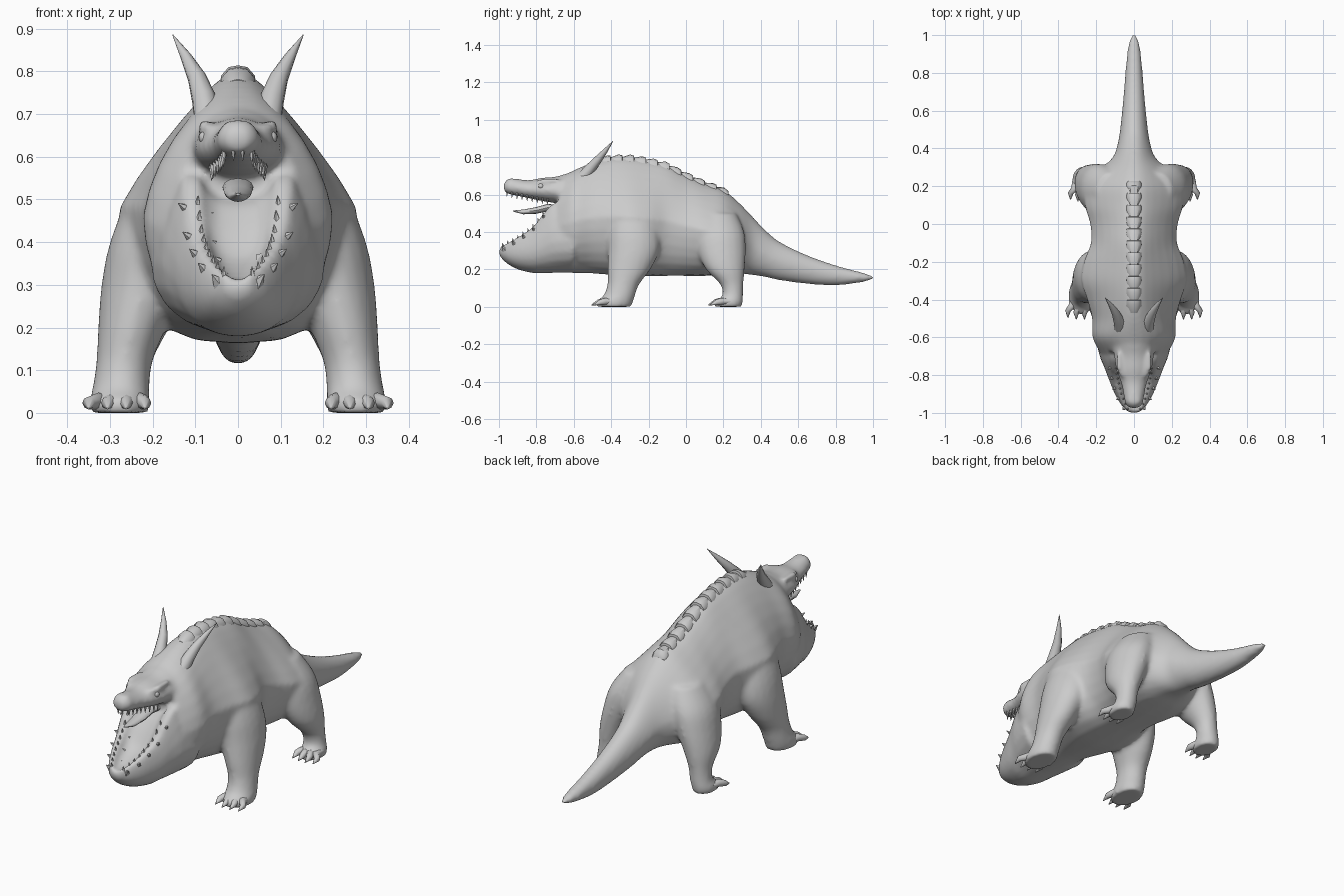
import bpy, bmesh, math
from mathutils import Vector

if "Cube" in bpy.data.objects:
    bpy.data.objects.remove(bpy.data.objects["Cube"])

grey = bpy.data.materials.new("stone grey")
grey.diffuse_color = (0.6, 0.6, 0.6, 1)
grey.use_nodes = True
grey.node_tree.nodes["Principled BSDF"].inputs["Base Color"].default_value = grey.diffuse_color


def dense(rows, n=4):
    """Catmull-Rom resampling of a table of section values."""
    out = []
    for i in range(len(rows) - 1):
        a, b, c, d = (rows[max(0, min(len(rows) - 1, i + k))] for k in (-1, 0, 1, 2))
        for s in range(n):
            t = s / n
            out.append([0.5 * (2*q + (r - p)*t + (2*p - 5*q + 4*r - u)*t*t
                               + (3*q - p - 3*r + u)*t**3)
                        for p, q, r, u in zip(a, b, c, d)])
    return out + [list(rows[-1])]


def loft(bm, rings):
    """Skin a list of rings and close both ends."""
    vs = [[bm.verts.new(p) for p in ring] for ring in rings]
    n = len(vs[0])
    faces = [bm.faces.new((a[i], a[(i+1) % n], b[(i+1) % n], b[i]))
             for a, b in zip(vs, vs[1:]) for i in range(n)]
    faces += [bm.faces.new(vs[0][::-1]), bm.faces.new(vs[-1])]
    bmesh.ops.recalc_face_normals(bm, faces=faces)


def spike(bm, points, radii, n=6, flat=1.0):
    """Tapered tube through points, used for horns, claws and teeth."""
    pts = [Vector(p) for p in points]
    d = (pts[-1] - pts[0]).normalized()
    u = d.cross(Vector((0, 0, 1)) if abs(d.z) < 0.95 else Vector((0, 1, 0))).normalized()
    v = d.cross(u)
    loft(bm, [[p + r*(u*math.cos(2*math.pi*k/n) + v*flat*math.sin(2*math.pi*k/n))
               for k in range(n)] for p, r in zip(pts, radii)])


def finish(bm, name, angle=50):
    me = bpy.data.meshes.new(name)
    bm.to_mesh(me)
    bm.free()
    ob = bpy.data.objects.new(name, me)
    bpy.context.collection.objects.link(ob)
    me.materials.append(grey)
    bpy.ops.object.select_all(action='DESELECT')
    ob.select_set(True)
    bpy.context.view_layer.objects.active = ob
    bpy.ops.object.shade_smooth_by_angle(angle=math.radians(angle))
    return ob


def section(y, top, bot, w, k, n=28):
    """Egg-shaped upright section, narrowed upwards by k, fuller at the belly."""
    belly = 1 - .32*max(0, 1 - (abs(y + .1)/.42)**4)
    ring = []
    for i in range(n):
        t = 2 * math.pi * i / n
        c, s = math.cos(t), math.sin(t)
        if c < 0:
            s = math.copysign(abs(s)**belly, s)
        ring.append((w*s*(1 - k*max(c, 0)), y, (top+bot)/2 + c*(top-bot)/2))
    return ring


# Torso and tail: y, top, bottom, half width, top taper
TORSO = [(-.68, .688, .18, .18, .25), (-.6, .73, .18, .22, .15), (-.5, .772, .178, .222, .32),
         (-.4, .797, .17, .248, .5), (-.3, .797, .163, .278, .58), (-.2, .782, .163, .265, .58),
         (-.1, .757, .165, .228, .5), (0, .705, .165, .232, .5), (.1, .66, .165, .26, .5),
         (.2, .625, .17, .255, .5), (.28, .56, .178, .19, .4), (.35, .488, .17, .115, .25),
         (.42, .415, .16, .088, .2), (.5, .348, .142, .074, .1), (.65, .275, .122, .058, 0),
         (.8, .222, .114, .046, 0), (.93, .187, .129, .033, 0), (.985, .17, .142, .02, 0),
         (1.006, .16, .15, .008, 0)]
skin = bmesh.new()
loft(skin, [section(*r) for r in dense(TORSO)])

# Upper jaw and snout
SNOUT = [(-.55, .735, .56, .12, .2), (-.64, .712, .555, .112, .2), (-.7, .695, .555, .106, .2),
         (-.77, .69, .565, .095, .2), (-.84, .677, .58, .07, .15), (-.9, .684, .592, .057, .15),
         (-.95, .686, .603, .048, .1), (-.975, .66, .62, .024, 0)]
loft(skin, [section(*r) for r in dense(SNOUT)])

# Lower jaw with a scooped mouth floor: y, rim height, bottom, rim half width, half width
JAW = [(-.6, .56, .185, .135, .2), (-.7, .555, .181, .128, .174), (-.76, .5, .179, .122, .148),
       (-.82, .425, .18, .11, .125), (-.9, .372, .2, .086, .093), (-.96, .34, .233, .056, .061),
       (-1.0, .325, .275, .022, .025)]


def jaw_ring(y, top, bot, rim, w):
    dip = min(.055, rim*.5)
    half = [(rim*.36, top - dip), (rim*.6, top - dip*.55), (rim*.7, top), (rim, top)]
    for i in range(1, 8):
        a = i / 8 * math.pi / 2
        s = math.sin(a * 2)
        half.append((rim*math.cos(a) + (w - rim*.72)*s, top - (top-bot)*math.sin(a)))
    return ([(0, y, top - dip*1.1)] + [(x, y, z) for x, z in half] + [(0, y, bot)]
            + [(-x, y, z) for x, z in reversed(half)])


loft(skin, [jaw_ring(*r) for r in dense(JAW)])

# Legs: height, centre x, centre y, radius x, radius y
FRONT_LEG = [(.6, .11, -.29, .05, .07), (.5, .165, -.285, .09, .12), (.4, .2, -.28, .1, .138),
             (.3, .222, -.28, .098, .138), (.2, .248, -.305, .08, .115), (.12, .266, -.335, .066, .085),
             (.06, .274, -.357, .067, .085), (.03, .277, -.38, .07, .098), (0, .277, -.385, .068, .095)]
HIND_LEG = [(.5, .12, .17, .08, .1), (.4, .17, .18, .1, .132), (.3, .205, .19, .094, .13),
            (.2, .238, .21, .077, .104), (.12, .255, .245, .054, .062), (.06, .262, .25, .053, .056),
            (.03, .27, .23, .058, .075), (0, .27, .225, .058, .073)]
for legs in (FRONT_LEG, HIND_LEG):
    for side in (-1, 1):
        loft(skin, [[(side*(cx + rx*math.cos(a)), cy + ry*math.sin(a), z)
                     for a in (2*math.pi*k/20 for k in range(20))]
                    for z, cx, cy, rx, ry in dense(legs)])

# Brow ridges, nostril bumps
for s in (-1, 1):
    spike(skin, [(s*.08, -.68, .675), (s*.08, -.76, .672), (s*.06, -.81, .665)], [.012, .016, .01])
    spike(skin, [(s*.022, -.9, .672), (s*.024, -.94, .672), (s*.02, -.965, .655)], [.01, .016, .01])

# Blend the parts into one skin
body = finish(skin, "body", 180)
remesh = body.modifiers.new("blend", 'REMESH')
remesh.mode, remesh.voxel_size, remesh.use_smooth_shade = 'VOXEL', .011, True
smooth = body.modifiers.new("relax", 'SMOOTH')
smooth.factor, smooth.iterations = .5, 10

# Claws: four per foot
bm = bmesh.new()
for s in (-1, 1):
    for cx, cy, length, spread in ((.278, -.445, .065, .048), (.272, .175, .06, .04)):
        for k in (-1, -.33, .33, 1):
            x, y = cx + k*spread, cy + .014*abs(k)
            x2 = x + k*.018 + .006
            spike(bm, [(s*x, y + .045, .028), (s*x, y, .028), (s*x2, y - length*.45, .023),
                       (s*x2, y - length, .01)], [.014, .02, .015, .002], 8)
finish(bm, "claws")

# Horns
bm = bmesh.new()
for s in (-1, 1):
    spike(bm, [(s*.07, -.56, .68), (s*.08, -.515, .735), (s*.096, -.472, .785),
               (s*.122, -.43, .835), (s*.153, -.39, .886)], [.034, .029, .022, .013, .001], 10)
finish(bm, "horns")

# Eyes
bm = bmesh.new()
for s in (-1, 1):
    geom = bmesh.ops.create_uvsphere(bm, u_segments=12, v_segments=8, radius=.016)
    bmesh.ops.translate(bm, verts=geom["verts"], vec=(s*.076, -.775, .645))
finish(bm, "eyes")

# Tongue
bm = bmesh.new()
spike(bm, [(0, -.62, .52), (0, -.74, .53), (0, -.8, .515), (0, -.87, .507), (0, -.925, .512)],
      [.035, .036, .032, .023, .005], 12, .55)
finish(bm, "tongue")


def at(rows, y):
    """Section values at a given y."""
    for a, b in zip(rows, rows[1:]):
        if min(a[0], b[0]) <= y <= max(a[0], b[0]):
            t = (y - a[0]) / (b[0] - a[0])
            return [p + (q - p)*t for p, q in zip(a, b)]


# Upper teeth, lower teeth and the outer jaw spines
upper, lower, spines = bmesh.new(), bmesh.new(), bmesh.new()
for s in (-1, 1):
    for i in range(9):
        y = -.955 + i*.027
        _, top, bot, w, _ = at(SNOUT, y)
        x = s*w*(.25 if i == 0 else .62)
        spike(upper, [(x, y, bot + .03), (x, y - .003, bot - .016)], [.01, .001], 5)
    for i in range(9):
        y = -.975 + i*.027
        _, top, _, rim, w = at(JAW, y)
        spike(lower, [(s*rim*.8, y, top - .035), (s*rim*.76, y - .006, top + .008)], [.013, .001], 5)
        if i % 2 == 0:
            spike(spines, [(s*rim*.65, y + .025, top - .05), (s*(rim + .018), y - .01, top - .01)],
                  [.034, .001], 5)
finish(upper, "upper_teeth", 30)
finish(lower, "lower_teeth", 30)
finish(spines, "jaw_spines", 30)

# Back plates: overlapping scutes that rise towards the rear
bm = bmesh.new()
for i in range(11):
    y0 = -.47 + i*.063
    rings = []
    for y, lift, w in ((y0, .002, .034), (y0 + .045, .017, .044), (y0 + .066, .014, .042),
                       (y0 + .07, -.012, .034)):
        z = at(TORSO, y)[1]
        rings.append([(w*x, y, z + h) for x, h in ((-1, -.04), (-.9, lift - .024), (-.5, lift - .004),
                      (0, lift), (.5, lift - .004), (.9, lift - .024), (1, -.04))])
    loft(bm, rings)
finish(bm, "back_plates", 40)
